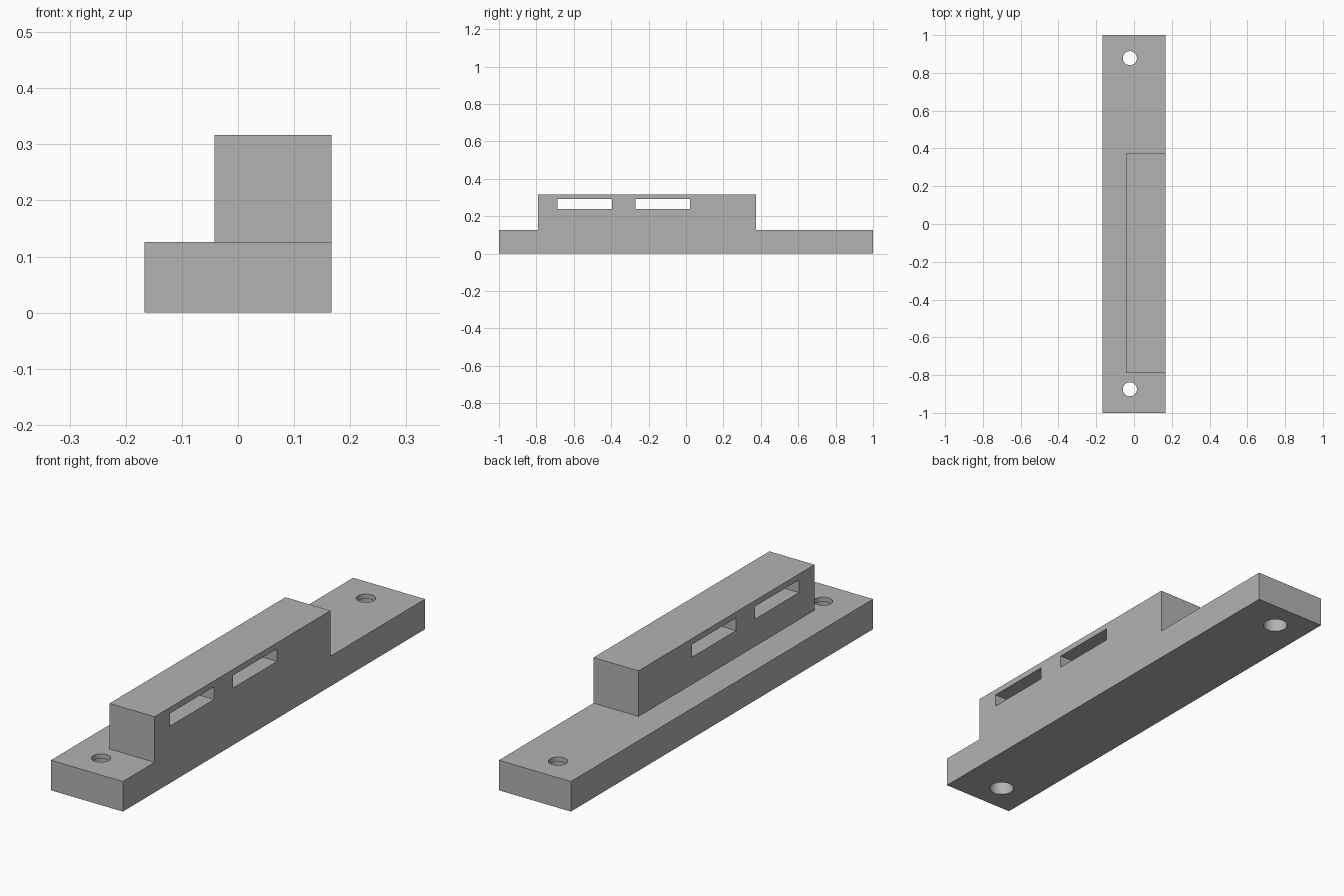
import bpy
import bmesh
import math
from mathutils import Matrix, Vector

if "Cube" in bpy.data.objects:
    bpy.data.objects.remove(bpy.data.objects["Cube"], do_unlink=True)

grey = bpy.data.materials.new("grey plastic")
grey.use_nodes = True
grey.diffuse_color = (0.45, 0.45, 0.45, 1)
grey.node_tree.nodes["Principled BSDF"].inputs["Base Color"].default_value = grey.diffuse_color


def finish(name, bm):
    mesh = bpy.data.meshes.new(name)
    bm.to_mesh(mesh)
    bm.free()
    mesh.materials.append(grey)
    obj = bpy.data.objects.new(name, mesh)
    bpy.context.collection.objects.link(obj)
    return obj


def box(name, low, high):
    low, high = Vector(low), Vector(high)
    bm = bmesh.new()
    place = Matrix.Translation((low + high) / 2) @ Matrix.Diagonal((*(high - low), 1))
    bmesh.ops.create_cube(bm, size=1, matrix=place)
    return finish(name, bm)


def cylinder(name, x, y, low, high, radius):
    bm = bmesh.new()
    bmesh.ops.create_cone(bm, cap_ends=True, segments=48, radius1=radius, radius2=radius,
                          depth=high - low,
                          matrix=Matrix.Translation((x, y, (low + high) / 2)))
    return finish(name, bm)


def combine(target, tool, operation):
    tool.hide_render = True
    mod = target.modifiers.new(operation, 'BOOLEAN')
    mod.operation, mod.solver, mod.object = operation, 'EXACT', tool
    bpy.context.view_layer.objects.active = target
    bpy.ops.object.modifier_apply(modifier=mod.name)
    bpy.data.objects.remove(tool, do_unlink=True)


SIDE, BASE_TOP, TOP = 1 / 6, 0.126, 0.317

# Base plate with the raised block flush to its left side
bracket = box("slotted_bracket", (-SIDE, -1, 0), (SIDE, 1, BASE_TOP))
combine(bracket, box("raised_block", (-0.042, -0.79, 0), (SIDE, 0.374, TOP)), 'UNION')
bm = bmesh.new()
bm.from_mesh(bracket.data)
bmesh.ops.dissolve_limit(bm, angle_limit=0.01, verts=bm.verts, edges=bm.edges)
bm.to_mesh(bracket.data)
bm.free()

# Two slots through the block
for start in (-0.688, -0.271):
    combine(bracket, box("slot_cutter", (-0.3, start, 0.239), (0.3, start + 0.292, 0.292)),
            'DIFFERENCE')

# Screw holes, widened from below
for y in (-0.875, 0.878):
    combine(bracket, cylinder("hole_cutter", -0.022, y, -0.1, 0.2, 0.037), 'DIFFERENCE')
    combine(bracket, cylinder("bore_cutter", -0.022, y, -0.1, BASE_TOP - 0.02, 0.049), 'DIFFERENCE')

bpy.ops.object.select_all(action='DESELECT')
bracket.select_set(True)
bpy.context.view_layer.objects.active = bracket
bpy.ops.object.shade_smooth_by_angle(angle=math.radians(30))
